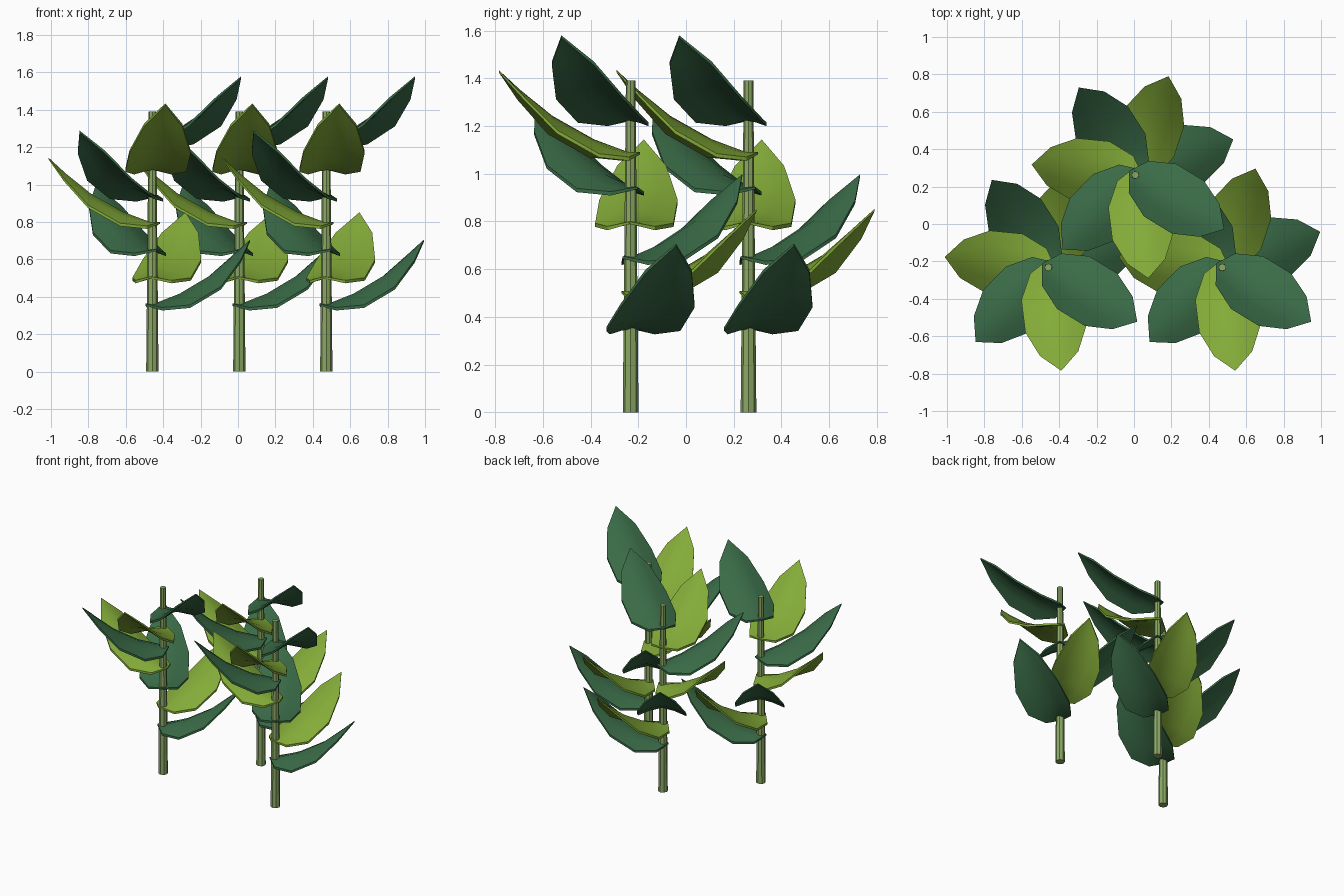
import bpy, bmesh, math
from mathutils import Matrix, Vector

if "Cube" in bpy.data.objects:
    bpy.data.objects.remove(bpy.data.objects["Cube"])


def material(name, rgb):
    m = bpy.data.materials.new(name)
    m.diffuse_color = (*rgb, 1.0)
    m.use_nodes = True
    m.node_tree.nodes["Principled BSDF"].inputs["Base Color"].default_value = m.diffuse_color
    return m


DARK = material("dark leaf green", (0.042, 0.147, 0.063))
LIGHT = material("light leaf green", (0.23, 0.41, 0.04))
STEM = material("stem green", (0.26, 0.40, 0.13))

# leaf stations: distance from stem, half width, midrib height, edge droop
STATIONS = [(0.02, 0.10, 0.012, 0.024), (0.155, 0.165, 0.062, 0.06),
            (0.33, 0.165, 0.16, 0.06), (0.465, 0.103, 0.268, 0.025)]
BASE, TIP = (-0.04, 0, 0.008), (0.557, 0, 0.352)
ACROSS = (-1, -0.5, 0, 0.5, 1)


def finish(bm, name, mat, matrix):
    bmesh.ops.recalc_face_normals(bm, faces=bm.faces)
    mesh = bpy.data.meshes.new(name)
    bm.to_mesh(mesh)
    bm.free()
    mesh.materials.append(mat)
    ob = bpy.data.objects.new(name, mesh)
    ob.matrix_world = matrix
    bpy.context.collection.objects.link(ob)
    bpy.ops.object.select_all(action='DESELECT')
    bpy.context.view_layer.objects.active = ob
    ob.select_set(True)
    bpy.ops.object.shade_smooth_by_angle(angle=math.radians(30))
    return ob


def leaf(name, mat, matrix):
    """Thin arched blade, with a pointed base and tip, closed with thickness."""
    bm = bmesh.new()
    skins = []
    for drop in (0.0, 0.016):
        base = bm.verts.new(Vector(BASE) - Vector((0, 0, drop * 0.6)))
        tip = bm.verts.new(Vector(TIP) - Vector((0, 0, drop * 0.6)))
        rows = [[bm.verts.new((l, w * t, z - d * abs(t) ** 1.4 - drop))
                 for t in ACROSS] for l, w, z, d in STATIONS]
        for i in range(4):
            bm.faces.new((base, rows[0][i], rows[0][i + 1]))
            bm.faces.new((tip, rows[-1][i + 1], rows[-1][i]))
            for a, b in zip(rows, rows[1:]):
                bm.faces.new((a[i], b[i], b[i + 1], a[i + 1]))
        skins.append([base] + [r[0] for r in rows] + [tip]
                     + [r[-1] for r in reversed(rows)])
    # rim joining the upper and lower skin
    top, low = skins
    for i in range(len(top)):
        j = (i + 1) % len(top)
        bm.faces.new((top[i], top[j], low[j], low[i]))
    finish(bm, name, mat, matrix)


def stem(name, x, y):
    bm = bmesh.new()
    bmesh.ops.create_cone(bm, cap_ends=True, segments=8, radius1=0.033,
                          radius2=0.02, depth=1.39)
    finish(bm, name, STEM, Matrix.Translation((x, y, 0.695)))


# three identical plants, each with seven leaves spiralling up the stem
for p, (x, y) in enumerate([(-0.458, -0.232), (0.472, -0.232), (0.007, 0.262)], 1):
    stem(f"stem_{p}", x, y)
    for k in range(7):
        turn = Matrix.Rotation(math.radians(20) + k * math.tau / 7, 4, 'Z')
        place = Matrix.Translation((x, y, 0.355 + 0.1455 * k))
        leaf(f"leaf_{p}_{k + 1}", LIGHT if k % 2 else DARK, place @ turn)
